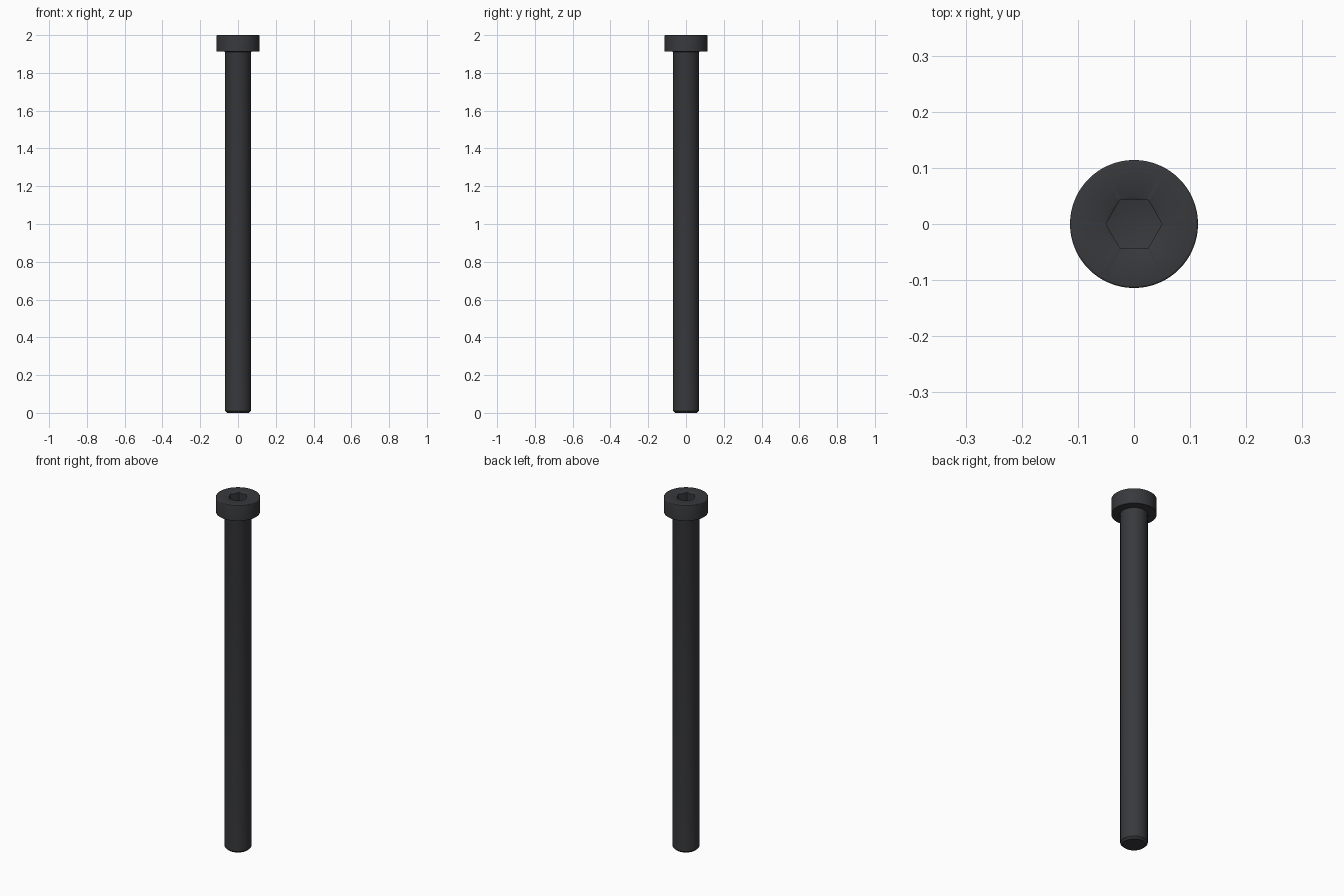
import bpy, bmesh, math

if "Cube" in bpy.data.objects:
    bpy.data.objects.remove(bpy.data.objects["Cube"])

SHAFT_R, HEAD_R, HEAD_Z, TOP = 0.069, 0.114, 1.912, 2.0
SOCKET_AF, SOCKET_DEPTH = 0.0865, 0.066


def lathe(name, profile, sides, offset=0.0):
    """Revolve (radius, z) points about z; zero radius closes an end."""
    bm = bmesh.new()
    rings = []
    for r, z in profile:
        n = 1 if r == 0 else sides
        rings.append([bm.verts.new((r * math.cos(offset + math.tau * i / sides),
                                    r * math.sin(offset + math.tau * i / sides), z))
                      for i in range(n)])
    for a, b in zip(rings, rings[1:]):
        for i in range(sides):
            j = (i + 1) % sides
            quad = [a[i % len(a)], a[j % len(a)], b[j % len(b)], b[i % len(b)]]
            bm.faces.new(list(dict.fromkeys(quad)))
    bmesh.ops.recalc_face_normals(bm, faces=bm.faces)
    mesh = bpy.data.meshes.new(name)
    bm.to_mesh(mesh)
    bm.free()
    obj = bpy.data.objects.new(name, mesh)
    bpy.context.collection.objects.link(obj)
    return obj


# Shaft with chamfered tip, small fillet under the head, rounded head rim
fillet = 0.004
profile = [(0, 0), (SHAFT_R - 0.011, 0), (SHAFT_R, 0.011), (SHAFT_R, HEAD_Z - fillet)]
for k in range(1, 4):
    t = math.pi / 2 * k / 3
    profile.append((SHAFT_R + fillet * (1 - math.cos(t)),
                    HEAD_Z - fillet * (1 - math.sin(t))))
profile += [(HEAD_R - 0.001, HEAD_Z), (HEAD_R, HEAD_Z + 0.001)]
for k in range(5):
    t = math.pi / 2 * k / 4
    profile.append((HEAD_R - fillet * (1 - math.cos(t)), TOP - fillet * (1 - math.sin(t))))
profile.append((0, TOP))
screw = lathe("socket_head_screw", profile, 96)

# Hexagonal socket with a conical floor, and its countersunk mouth
hex_r = SOCKET_AF / 2 / math.cos(math.pi / 6)
floor = TOP - SOCKET_DEPTH
hex_cut = lathe("hex_cutter", [(0, floor - 0.012), (hex_r, floor),
                               (hex_r, TOP + 0.02), (0, TOP + 0.02)], 6)
sink_cut = lathe("countersink_cutter", [(0, TOP - 0.0285), (0.0494, TOP),
                                        (0.0494, TOP + 0.02), (0, TOP + 0.02)], 96, 0.01)

bpy.context.view_layer.objects.active = screw
screw.select_set(True)
for cutter in (hex_cut, sink_cut):
    mod = screw.modifiers.new(cutter.name, 'BOOLEAN')
    mod.operation = 'DIFFERENCE'
    mod.solver = 'EXACT'
    mod.object = cutter
    bpy.ops.object.modifier_apply(modifier=mod.name)
    bpy.data.objects.remove(cutter)

# Black oxide finish
mat = bpy.data.materials.new("black_steel")
mat.diffuse_color = (0.04, 0.041, 0.046, 1)
mat.use_nodes = True
mat.node_tree.nodes["Principled BSDF"].inputs["Base Color"].default_value = mat.diffuse_color
screw.data.materials.clear()
screw.data.materials.append(mat)
bpy.ops.object.shade_smooth_by_angle(angle=math.radians(30))
